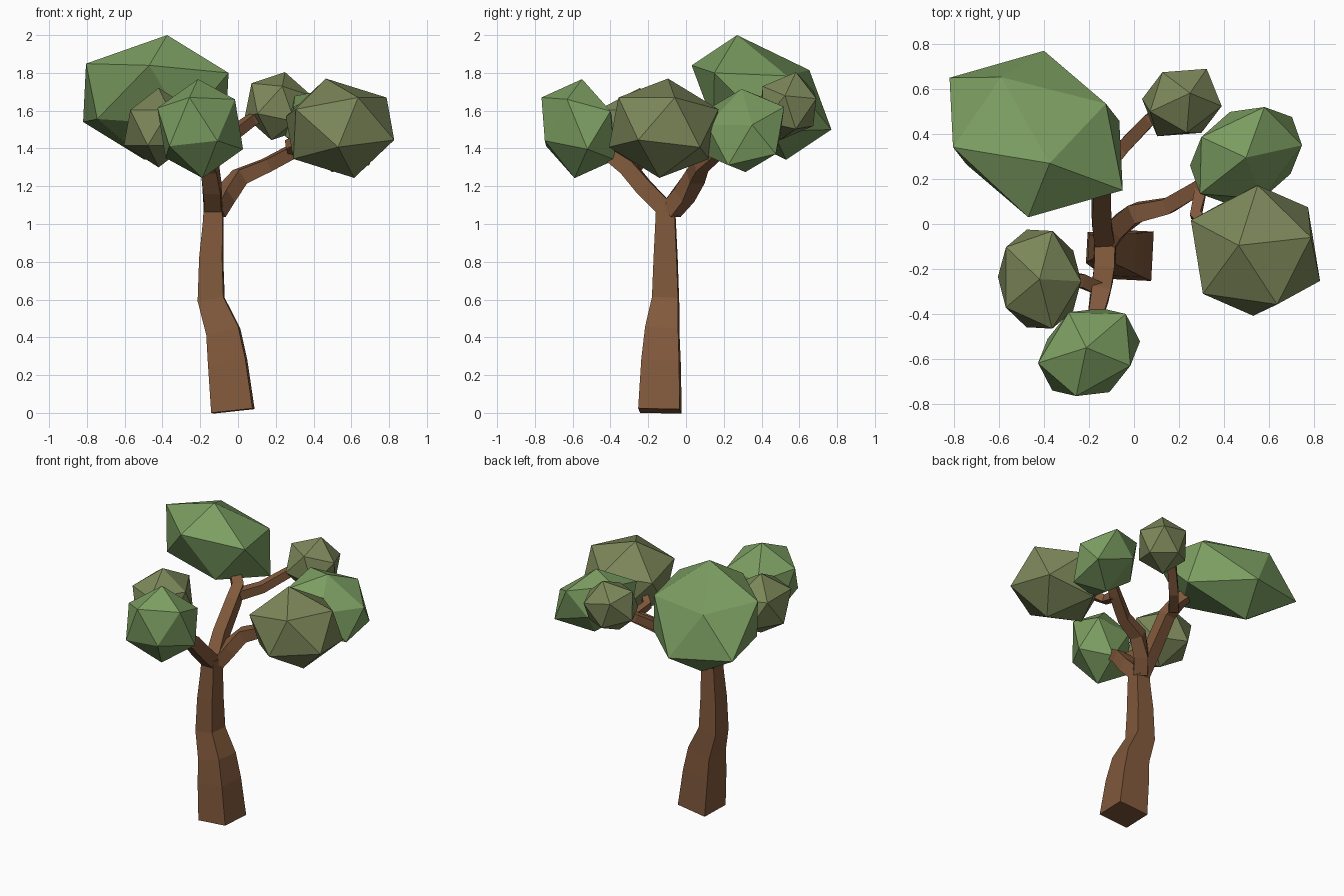
import bpy, bmesh
from mathutils import Vector, Matrix


def material(name, rgb):
    m = bpy.data.materials.new(name)
    m.diffuse_color = (*rgb, 1)
    return m


BARK = material("bark", (0.22, 0.10, 0.045))
GREEN = material("leaf_green", (0.20, 0.34, 0.12))
OLIVE = material("leaf_olive", (0.20, 0.24, 0.10))


def finish(bm, name, mat):
    bmesh.ops.recalc_face_normals(bm, faces=bm.faces)
    me = bpy.data.meshes.new(name)
    bm.to_mesh(me)
    bm.free()
    me.materials.append(mat)
    ob = bpy.data.objects.new(name, me)
    bpy.context.collection.objects.link(ob)


# Square limb swept along a path of (x, y, z, width)
def limb(name, path, ref=(0, 0, 1)):
    bm = bmesh.new()
    pts = [Vector(p[:3]) for p in path]
    rings = []
    for i, p in enumerate(pts):
        t = (pts[min(i + 1, len(pts) - 1)] - pts[max(i - 1, 0)]).normalized()
        side = Vector(ref).cross(t).normalized()
        up = t.cross(side)
        h = path[i][3] / 2
        rings.append([bm.verts.new(p + side * a * h + up * b * h)
                      for a, b in ((-1, -1), (1, -1), (1, 1), (-1, 1))])
    for r, s in zip(rings, rings[1:]):
        for k in range(4):
            j = (k + 1) % 4
            bm.faces.new((r[k], r[j], s[j], s[k]))
    bm.faces.new(rings[0][::-1])
    bm.faces.new(rings[-1])
    finish(bm, name, BARK)


# Stretched icosahedron: centre plus the offsets of the corners of one face
def foliage(name, mat, centre, a, b, c):
    bm = bmesh.new()
    bmesh.ops.create_icosphere(bm, subdivisions=1, radius=1)
    bm.faces.ensure_lookup_table()
    src = Matrix([v.co for v in bm.faces[0].verts]).transposed()
    m = Matrix((a, b, c)).transposed() @ src.inverted()
    for v in bm.verts:
        v.co = m @ v.co + Vector(centre)
    finish(bm, name, mat)


# Trunk
limb("trunk", [(-0.027, -0.138, 0.01, 0.22), (-0.055, -0.132, 0.27, 0.2),
               (-0.078, -0.125, 0.43, 0.175), (-0.142, -0.108, 0.6, 0.138),
               (-0.142, -0.108, 0.82, 0.122), (-0.132, -0.108, 1.0, 0.105),
               (-0.13, -0.108, 1.11, 0.095)], ref=(0.05, 1, 0))

# Front branch and its twig
limb("front_branch", [(-0.13, -0.09, 1.06, 0.09), (-0.135, -0.22, 1.19, 0.09),
                      (-0.15, -0.31, 1.30, 0.085), (-0.18, -0.45, 1.40, 0.06)])
limb("front_twig", [(-0.15, -0.29, 1.27, 0.06), (-0.24, -0.25, 1.34, 0.06),
                    (-0.36, -0.25, 1.43, 0.05)])

# Back branch and its twig
limb("back_branch", [(-0.13, -0.09, 1.07, 0.09), (-0.145, 0.02, 1.23, 0.085),
                     (-0.145, 0.16, 1.41, 0.08), (-0.17, 0.24, 1.48, 0.075),
                     (-0.26, 0.31, 1.58, 0.06)])
limb("back_twig", [(-0.15, 0.22, 1.43, 0.065), (-0.05, 0.34, 1.46, 0.06),
                   (0.07, 0.465, 1.55, 0.055), (0.15, 0.51, 1.59, 0.045)])

# Right branch and its twig
limb("right_branch", [(-0.12, -0.08, 1.07, 0.09), (-0.07, -0.01, 1.15, 0.09),
                      (0.01, 0.05, 1.25, 0.085), (0.15, 0.08, 1.31, 0.07),
                      (0.30, 0.17, 1.39, 0.065), (0.42, 0.25, 1.46, 0.05)])
limb("right_twig", [(0.30, 0.17, 1.38, 0.055), (0.275, 0.04, 1.42, 0.05),
                    (0.37, -0.04, 1.47, 0.045)])

# Leaf clumps
foliage("foliage_back_left", GREEN, (-0.435, 0.40, 1.67),
        (0.06, -0.13, 0.33), (0.385, -0.25, 0.13), (-0.035, -0.37, 0.17))
foliage("foliage_right", OLIVE, (0.54, -0.118, 1.507),
        (0.075, -0.023, -0.263), (0.287, -0.135, -0.062), (-0.01, -0.29, -0.10))
foliage("foliage_front", GREEN, (-0.20, -0.57, 1.505),
        (-0.012, 0.02, 0.262), (0.184, -0.06, 0.155), (-0.057, -0.195, 0.165))
foliage("foliage_back_right", GREEN, (0.498, 0.305, 1.495),
        (0, -0.01, 0.22), (0.249, 0.045, 0.03), (0.082, 0.215, 0.125))
foliage("foliage_back", OLIVE, (0.213, 0.54, 1.624),
        (0.036, 0.042, 0.18), (0.177, -0.016, 0.055), (0.11, 0.15, 0.04))
foliage("foliage_front_left", OLIVE, (-0.42, -0.245, 1.51),
        (0, 0, 0.21), (0.185, -0.01, 0.094), (0.058, 0.214, 0.094))
